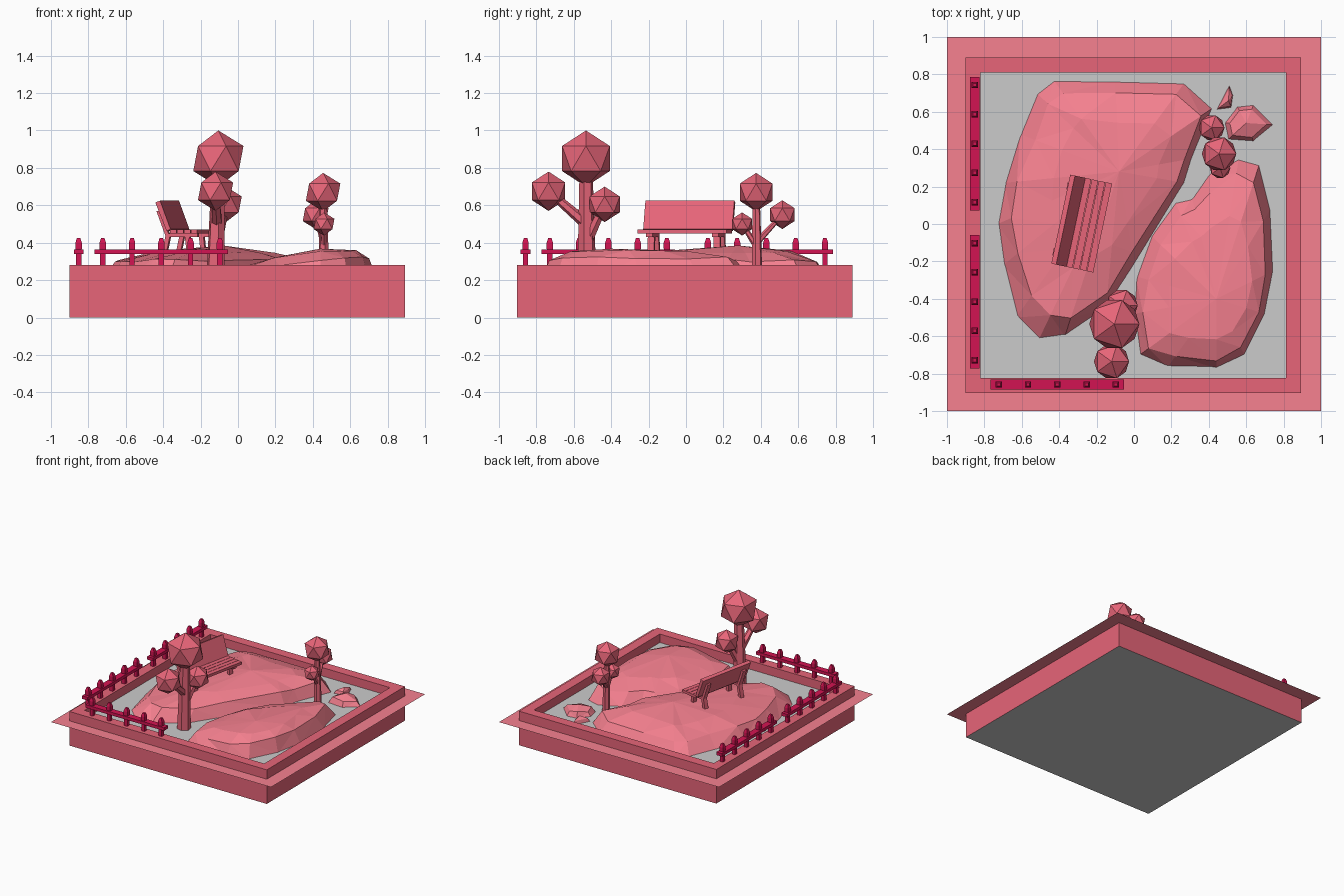
import bpy, bmesh, math, random
from mathutils import Vector, Matrix

if "Cube" in bpy.data.objects:
    bpy.data.objects.remove(bpy.data.objects["Cube"])

random.seed(4)


def material(name, rgb):
    m = bpy.data.materials.new(name)
    m.diffuse_color = (*rgb, 1)
    m.use_nodes = True
    m.node_tree.nodes["Principled BSDF"].inputs["Base Color"].default_value = m.diffuse_color
    return m


PINK = material("pink", (0.80, 0.13, 0.19))
LIGHT = material("light_pink", (0.93, 0.22, 0.28))
CRIMSON = material("crimson", (0.65, 0.007, 0.085))


def finish(name, bm, mat=None, matrix=None):
    bmesh.ops.recalc_face_normals(bm, faces=bm.faces)
    me = bpy.data.meshes.new(name)
    bm.to_mesh(me)
    bm.free()
    if mat:
        me.materials.append(mat)
    ob = bpy.data.objects.new(name, me)
    bpy.context.collection.objects.link(ob)
    if matrix:
        ob.matrix_world = matrix
    return ob


def loft(bm, rings):
    """Join successive closed rings of points with quads."""
    vs = [[bm.verts.new(p) for p in r] for r in rings]
    n = len(vs[0])
    for a, b in zip(vs, vs[1:]):
        for i in range(n):
            j = (i + 1) % n
            bm.faces.new((a[i], a[j], b[j], b[i]))
    return vs


def square(h, z, cx=0.0, cy=0.0):
    return [(cx + sx * h, cy + sy * h, z)
            for sx, sy in ((-1, -1), (1, -1), (1, 1), (-1, 1))]


def sheet(name, h, z, mat=None, cx=0.0, cy=0.0):
    bm = bmesh.new()
    bm.faces.new([bm.verts.new(p) for p in square(h, z, cx, cy)])
    if z > 0.0:
        ob = finish(name, bm, mat)
        if ob.data.polygons[0].normal.z < 0:
            ob.data.flip_normals()
        return ob
    return finish(name, bm, mat)


# Base: open frame, grey floor and underside, and thin surrounding skirt
CX, CY = -0.003, -0.006
bm = bmesh.new()
loft(bm, [square(h, z, CX, CY) for h, z in
          ((0.897, 0.0), (0.897, 0.28), (0.817, 0.28), (0.817, 0.205))])
finish("base_frame", bm, PINK)
sheet("soil_floor", 0.817, 0.21, None, CX, CY)
under = sheet("underside", 0.897, 0.0, None, CX, CY)
if under.data.polygons[0].normal.z > 0:
    under.data.flip_normals()
bm = bmesh.new()
loft(bm, [square(0.895, 0.203, CX, CY), square(1.0, 0.203)])
skirt = finish("skirt", bm, LIGHT)
if skirt.data.polygons[0].normal.z < 0:
    skirt.data.flip_normals()


def mound(name, outline, peak, rings, tilt=0.0, jitter=0.03):
    """Faceted mound: outline on the floor, shrinking rings, one peak."""
    bm = bmesh.new()
    c = Vector(peak)
    levels = [[(x, y, 0.20) for x, y in outline]]
    for k, z in rings:
        ring = []
        for x, y in outline:
            s = k + random.uniform(-jitter, jitter)
            px = c.x + (x - c.x) * s
            pz = z + tilt * (px - c.x) + random.uniform(-jitter, jitter) * 0.3
            ring.append((px, c.y + (y - c.y) * s, pz))
        levels.append(ring)
    top = loft(bm, levels)[-1]
    tip = bm.verts.new(c)
    for i in range(len(top)):
        bm.faces.new((top[i], top[(i + 1) % len(top)], tip))
    bmesh.ops.triangulate(bm, faces=bm.faces)
    return finish(name, bm, LIGHT)


# Ground mounds and stones
mound("left_mound",
      [(-0.43, 0.77), (-0.52, 0.70), (-0.61, 0.48), (-0.69, 0.22), (-0.73, 0.0),
       (-0.70, -0.22), (-0.63, -0.50), (-0.51, -0.62), (-0.37, -0.60),
       (-0.15, -0.45), (0.0, -0.22), (0.27, 0.22), (0.31, 0.35), (0.42, 0.62),
       (0.27, 0.755), (-0.1, 0.765)],
      (-0.08, 0.28, 0.385), [(0.87, 0.305), (0.55, 0.35)])
mound("right_mound",
      [(0.56, 0.35), (0.40, 0.27), (0.31, 0.14), (0.22, 0.12), (0.09, -0.06),
       (0.01, -0.28), (0.0, -0.48), (0.03, -0.70), (0.18, -0.765), (0.44, -0.77),
       (0.59, -0.70), (0.70, -0.48), (0.745, -0.25), (0.73, 0.08), (0.67, 0.32)],
      (0.44, -0.40, 0.368), [(0.87, 0.30), (0.6, 0.345)], 0.08)
mound("large_stone", [(0.50, 0.45), (0.64, 0.44), (0.75, 0.53), (0.64, 0.64),
                      (0.55, 0.63), (0.48, 0.54)],
      (0.60, 0.54, 0.28), [(0.75, 0.25)])
mound("small_stone", [(0.44, 0.61), (0.52, 0.62), (0.53, 0.69), (0.51, 0.745)],
      (0.505, 0.66, 0.26), [(0.75, 0.235)], 0, 0.01)


def limb(name, a, b, r1, r2):
    """Tapered six-sided limb from a to b."""
    a, b = Vector(a), Vector(b)
    d = b - a
    bm = bmesh.new()
    bmesh.ops.create_cone(bm, cap_ends=True, segments=6, radius1=r1, radius2=r2,
                          depth=d.length)
    rot = d.to_track_quat('Z', 'Y').to_matrix().to_4x4()
    finish(name, bm, PINK, Matrix.Translation((a + b) / 2) @ rot)


def tree(name, base, crowns, forks, r):
    main = Vector(crowns[0][0])
    limb(name + "_trunk", base, main, r, r * 0.65)
    for i, (c, z) in enumerate(zip(crowns[1:], forks)):
        t = (z - base[2]) / (main.z - base[2])
        limb(f"{name}_branch_{i}", Vector(base).lerp(main, t), c[0], r * 0.6, r * 0.4)
    for i, (c, rad) in enumerate(crowns):
        bm = bmesh.new()
        bmesh.ops.create_icosphere(bm, subdivisions=1, radius=rad)
        finish(f"{name}_crown_{i}", bm, PINK, Matrix.Translation(c))


# Trees with icosahedral crowns
tree("front_tree", (-0.12, -0.53, 0.2),
     [((-0.105, -0.535, 0.85), 0.15), ((-0.12, -0.735, 0.675), 0.105),
      ((-0.065, -0.435, 0.605), 0.095)], (0.5, 0.40), 0.052)
tree("back_tree", (0.46, 0.38, 0.2),
     [((0.455, 0.375, 0.67), 0.103), ((0.415, 0.515, 0.55), 0.077),
      ((0.46, 0.30, 0.50), 0.062)], (0.40, 0.38), 0.03)

# Bench: side profiles extruded along its length, turned towards the right
BENCH = Matrix.Translation((-0.278, 0.002, 0)) @ Matrix.Rotation(math.radians(-12), 4, 'Z')


def board(name, profile, y0, y1):
    bm = bmesh.new()
    ends = loft(bm, [[(u, y, z) for u, z in profile] for y in (y0, y1)])
    for e in ends:
        bm.faces.new(e)
    finish(name, bm, PINK, BENCH)


board("bench_back", [(-0.09, 0.625), (-0.033, 0.472), (-0.055, 0.462), (-0.116, 0.615)],
      -0.243, 0.243)
for i in range(4):
    u = -0.036 + i * 0.038
    board(f"seat_slat_{i}", [(u, 0.448), (u + 0.035, 0.448), (u + 0.035, 0.47), (u, 0.47)],
          -0.243, 0.243)
for side, y in (("left", -0.18), ("right", 0.18)):
    w = 0.018
    board(side + "_seat_rail", [(-0.06, 0.43), (0.105, 0.43), (0.105, 0.449), (-0.06, 0.449)],
          y - w, y + w)
    board(side + "_back_post", [(-0.10, 0.57), (-0.05, 0.44), (-0.07, 0.435), (-0.12, 0.57)],
          y - w, y + w)
    board(side + "_rear_leg", [(-0.045, 0.44), (-0.07, 0.44), (-0.10, 0.30), (-0.075, 0.30)],
          y - w, y + w)
    board(side + "_front_leg", [(0.06, 0.44), (0.035, 0.44), (0.05, 0.30), (0.075, 0.30)],
          y - w, y + w)


def fence(name, centre, angle):
    """Rail with five pointed posts, running along local x."""
    m = Matrix.Translation((*centre, 0)) @ Matrix.Rotation(angle, 4, 'Z')
    bm = bmesh.new()
    bmesh.ops.create_cube(bm, size=1, matrix=Matrix.Diagonal((0.713, 0.052, 0.025, 1)))
    finish(name + "_rail", bm, CRIMSON, m @ Matrix.Translation((0, 0, 0.352)))
    for i in range(-2, 3):
        bm = bmesh.new()
        rings = loft(bm, [square(h, z) for h, z in
                          ((0.014, 0.28), (0.014, 0.352), (0.017, 0.368),
                           (0.017, 0.40), (0.009, 0.425))])
        bm.faces.new(rings[0])
        bm.faces.new(rings[-1])
        finish(f"{name}_post_{i + 3}", bm, CRIMSON,
               m @ Matrix.Translation((i * 0.1565, 0, 0)))


# Fence runs on the frame
fence("front_fence", (-0.41, -0.858), 0)
fence("left_fence_a", (-0.852, -0.415), math.pi / 2)
fence("left_fence_b", (-0.852, 0.43), math.pi / 2)
